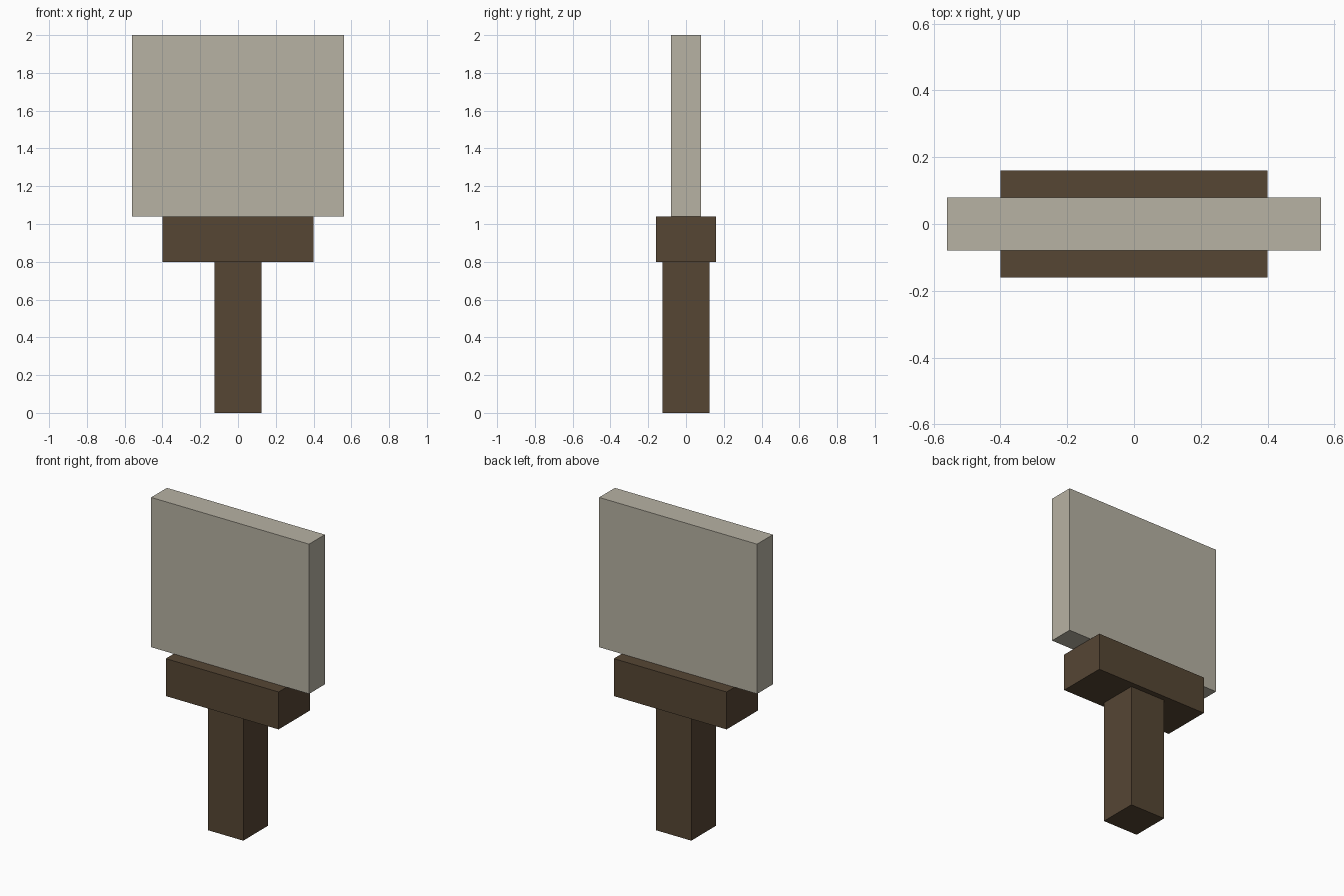
import bpy

if "Cube" in bpy.data.objects:
    bpy.data.objects.remove(bpy.data.objects["Cube"])


def material(name, color):
    mat = bpy.data.materials.new(name)
    mat.diffuse_color = (*color, 1.0)
    mat.use_nodes = True
    mat.node_tree.nodes["Principled BSDF"].inputs["Base Color"].default_value = mat.diffuse_color
    return mat


def box(name, width, depth, bottom, top, mat):
    """Box centred on the z axis, spanning bottom to top."""
    bpy.ops.mesh.primitive_cube_add(size=1, location=(0, 0, (bottom + top) / 2))
    obj = bpy.context.object
    obj.name = name
    obj.scale = (width, depth, top - bottom)
    bpy.ops.object.transform_apply(location=False, rotation=False, scale=True)
    obj.data.materials.append(mat)
    return obj


wood = material("dark_wood", (0.093, 0.061, 0.034))
stone = material("pale_stone", (0.474, 0.445, 0.366))

# Square grip, wider collar block, and the flat slab on top
box("handle", 0.25, 0.25, 0.0, 0.80, wood)
box("collar", 0.80, 0.32, 0.80, 1.04, wood)
box("blade", 1.12, 0.16, 1.04, 2.0, stone)
